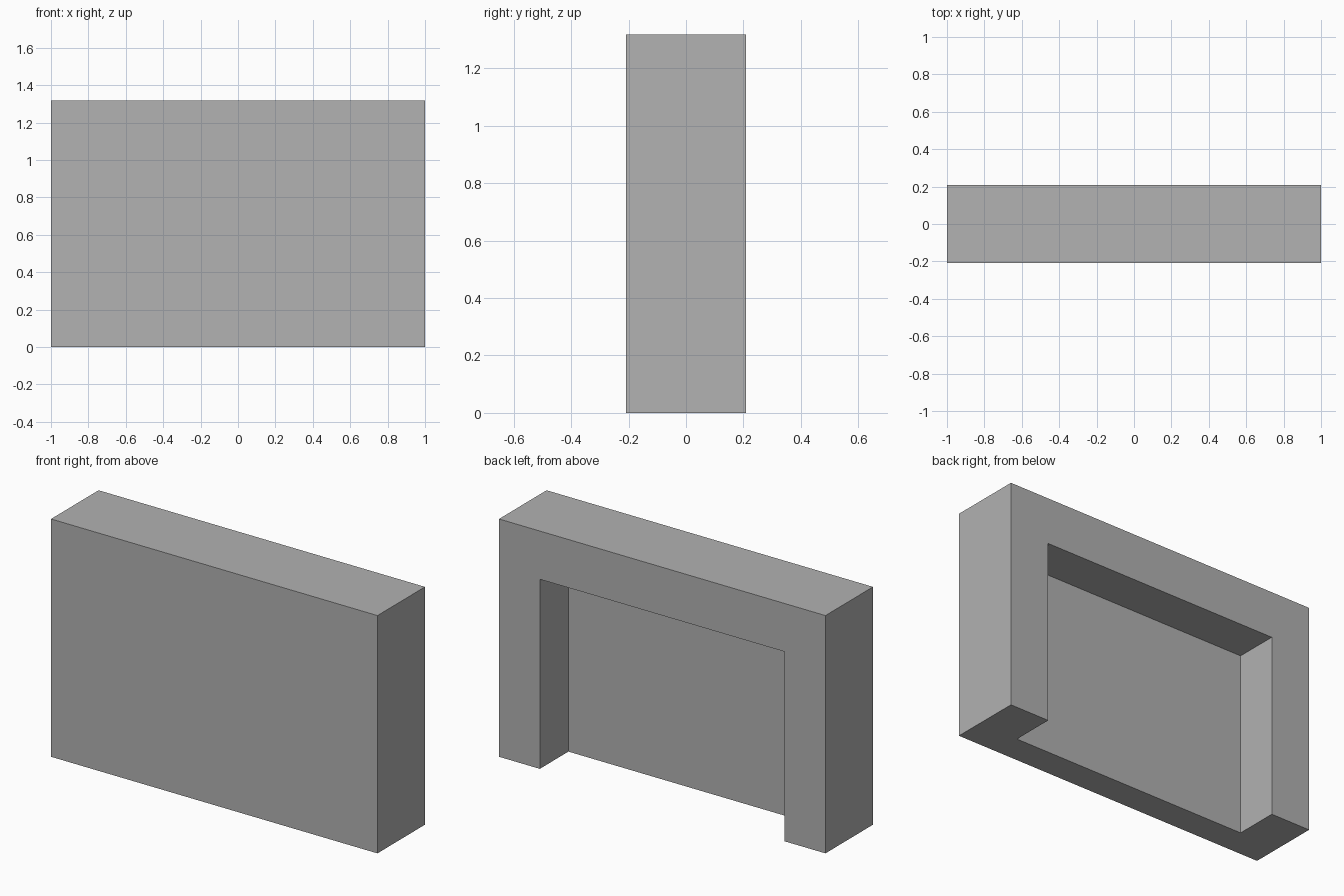
import bpy

cube = bpy.data.objects.get("Cube")
if cube:
    bpy.data.objects.remove(cube, do_unlink=True)

WIDTH, DEPTH, HEIGHT = 2.0, 0.416, 1.317
POST, RECESS, OPENING = 0.25, 0.25, 1.05  # post width, recess depth, opening height
MARGIN = 0.1                              # cutter overshoot past the open sides

grey = bpy.data.materials.new("plain grey")
grey.use_nodes = True
colour = (0.445, 0.445, 0.445, 1)
grey.diffuse_color = colour
grey.node_tree.nodes["Principled BSDF"].inputs["Base Color"].default_value = colour


def box(name, low, high):
    """Add a box between two opposite corners."""
    centre = [(a + b) / 2 for a, b in zip(low, high)]
    bpy.ops.mesh.primitive_cube_add(size=1, location=centre)
    obj = bpy.context.object
    obj.name = name
    obj.scale = [b - a for a, b in zip(low, high)]
    bpy.ops.object.transform_apply(location=True, rotation=False, scale=True)
    obj.data.materials.append(grey)
    return obj


# Recess open at the back and the floor, leaving a front wall, two posts and a lintel
half_opening = WIDTH / 2 - POST
cutter = box("recess_cutter",
             (-half_opening, DEPTH / 2 - RECESS, -MARGIN),
             (half_opening, DEPTH / 2 + MARGIN, OPENING))
cutter.hide_render = True

# Solid surround block
surround = box("recessed_surround",
               (-WIDTH / 2, -DEPTH / 2, 0),
               (WIDTH / 2, DEPTH / 2, HEIGHT))
cut = surround.modifiers.new("recess", 'BOOLEAN')
cut.operation = 'DIFFERENCE'
cut.solver = 'EXACT'
cut.object = cutter
bpy.ops.object.modifier_apply(modifier=cut.name)
bpy.data.objects.remove(cutter, do_unlink=True)
